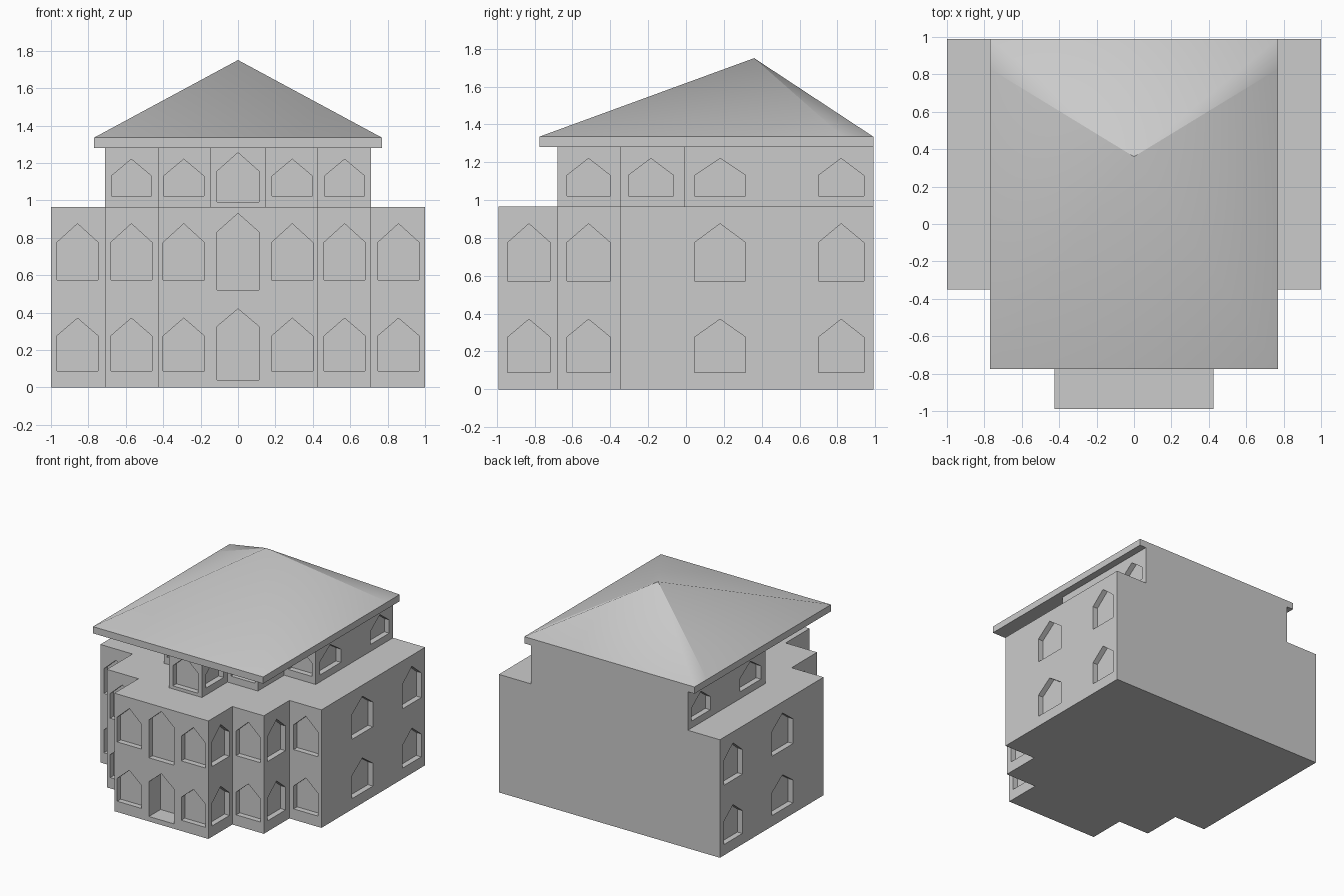
import bpy, bmesh

if "Cube" in bpy.data.objects:
    bpy.data.objects.remove(bpy.data.objects["Cube"])

BACK = 0.99
RECESS = 0.045


def new_object(name, bm):
    bmesh.ops.recalc_face_normals(bm, faces=bm.faces)
    mesh = bpy.data.meshes.new(name)
    bm.to_mesh(mesh)
    bm.free()
    obj = bpy.data.objects.new(name, mesh)
    bpy.context.collection.objects.link(obj)
    return obj


def add_prism(bm, base, offset):
    """Closed prism from a flat outline swept along offset."""
    a = [bm.verts.new(p) for p in base]
    b = [bm.verts.new([c + o for c, o in zip(p, offset)]) for p in base]
    bm.faces.new(a)
    bm.faces.new(b)
    for i in range(len(a)):
        j = (i + 1) % len(a)
        bm.faces.new((a[i], a[j], b[j], b[i]))


def stepped_block(name, steps, z0, z1):
    """Storey with a stepped front; steps = (half width, front y)."""
    right = []
    for i, (x, y) in enumerate(steps):
        right.append((x, y))
        right.append((x, steps[i + 1][1] if i + 1 < len(steps) else BACK))
    outline = right + [(-x, y) for x, y in reversed(right)]
    bm = bmesh.new()
    add_prism(bm, [(x, y, z0) for x, y in outline], (0, 0, z1 - z0))
    return new_object(name, bm)


def gable_profile(c, w, z0, zs, z1):
    h = w / 2
    return [(c - h, z0), (c + h, z0), (c + h, zs), (c, z1), (c - h, zs)]


def front_opening(bm, x, y, w, zs, depth=RECESS):
    add_prism(bm, [(u, y - 0.05, z) for u, z in gable_profile(x, w, *zs)],
              (0, depth + 0.05, 0))


def side_openings(bm, x, y, w, zs):
    for s in (-1, 1):
        add_prism(bm, [(s * (x + 0.02), u, z) for u, z in gable_profile(y, w, *zs)],
                  (-s * (RECESS + 0.02), 0, 0))


def carve(obj, bm):
    cutter = new_object("window_cutter", bm)
    cutter.hide_render = True
    mod = obj.modifiers.new("openings", 'BOOLEAN')
    mod.operation = 'DIFFERENCE'
    mod.solver = 'EXACT'
    mod.object = cutter
    dg = bpy.context.evaluated_depsgraph_get()
    mesh = bpy.data.meshes.new_from_object(obj.evaluated_get(dg))
    obj.modifiers.clear()
    obj.data = mesh
    bpy.data.objects.remove(cutter)


# Two lower storeys
lower = stepped_block("lower_storeys",
                      [(0.425, -0.99), (0.71, -0.68), (1.0, -0.35)], 0, 0.965)
cut = bmesh.new()
for zs in ((0.088, 0.275, 0.37), (0.573, 0.775, 0.875)):
    for s in (-1, 1):
        for x, y in ((0.29, -0.99), (0.57, -0.68), (0.858, -0.35)):
            front_opening(cut, s * x, y, 0.22, zs)
    for x, y, w in ((0.425, -0.83, 0.225), (0.71, -0.515, 0.23),
                    (1.0, 0.18, 0.27), (1.0, 0.82, 0.24)):
        side_openings(cut, x, y, w, zs)
# Doorway and tall window above it
front_opening(cut, 0, -0.99, 0.225, (0.04, 0.325, 0.42), 0.15)
front_opening(cut, 0, -0.99, 0.225, (0.52, 0.83, 0.93))
carve(lower, cut)

# Set-back top storey
upper = stepped_block("top_storey",
                      [(0.15, -0.68), (0.425, -0.35), (0.71, -0.01)], 0.965, 1.28)
cut = bmesh.new()
zs = (1.022, 1.13, 1.22)
for s in (-1, 1):
    for x, y in ((0.29, -0.35), (0.57, -0.01)):
        front_opening(cut, s * x, y, 0.215, zs)
for x, y, w in ((0.15, -0.515, 0.23), (0.425, -0.185, 0.24),
                (0.71, 0.18, 0.27), (0.71, 0.82, 0.24)):
    side_openings(cut, x, y, w, zs)
front_opening(cut, 0, -0.68, 0.225, (0.99, 1.155, 1.255))
carve(upper, cut)

# Hipped roof: eave slab plus softly shaded slopes with two rear creases
rim = [(-0.77, -0.775), (0.77, -0.775), (0.77, 0.83),
       (0.77, BACK), (-0.77, BACK), (-0.77, 0.83)]
bm = bmesh.new()
bottom = [bm.verts.new((x, y, 1.28)) for x, y in rim]
top = [bm.verts.new((x, y, 1.335)) for x, y in rim]
apex = bm.verts.new((0, 0.36, 1.75))
bm.faces.new(bottom[::-1])
for i in range(6):
    j = (i + 1) % 6
    bm.faces.new((bottom[i], bottom[j], top[j], top[i]))
    slope = bm.faces.new((top[i], top[j], apex))
    slope.smooth = True
    bm.edges.get((top[i], top[j])).smooth = False
for i in (2, 5):
    bm.edges.get((top[i], apex)).smooth = False
new_object("hipped_roof", bm)
